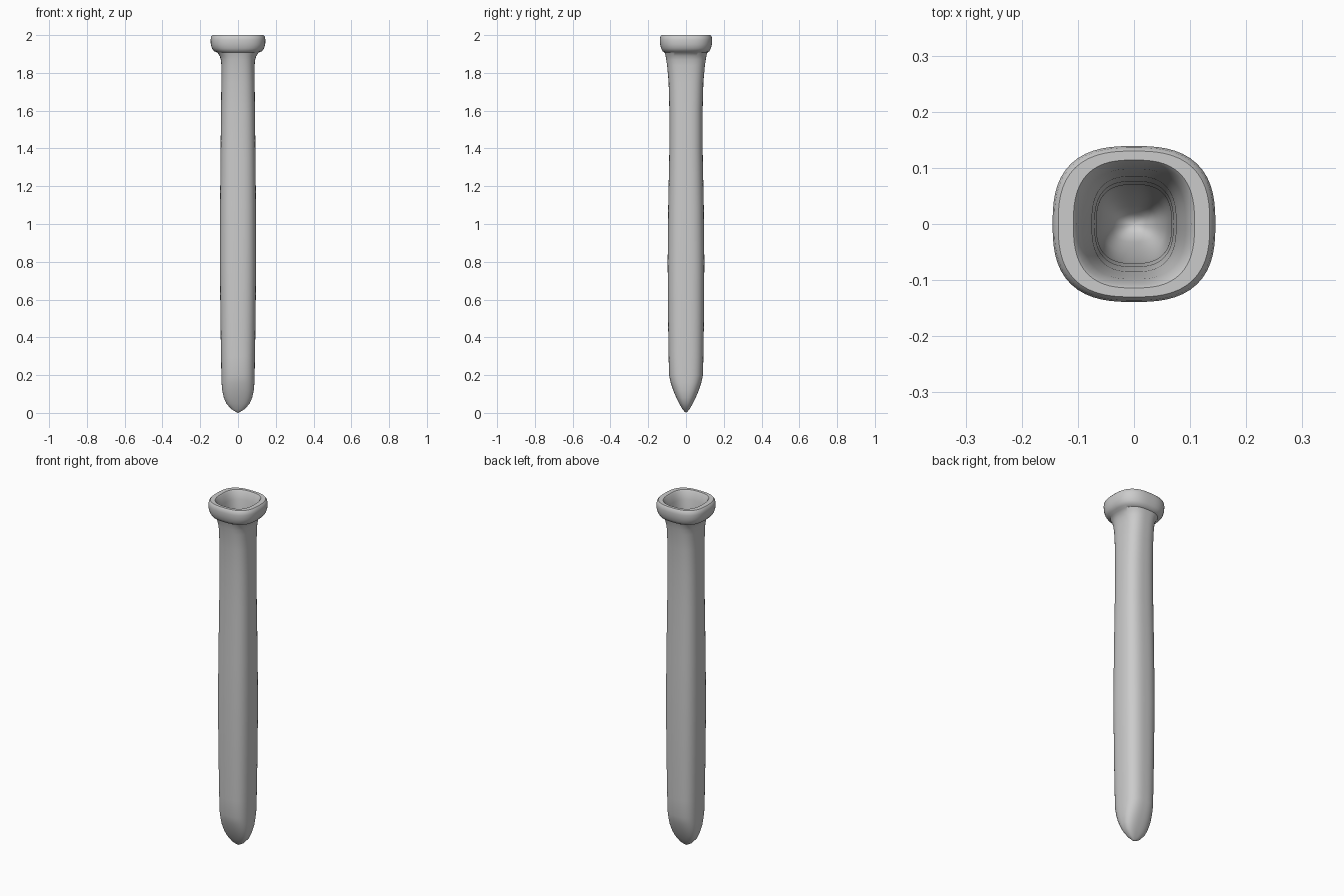
import bpy, bmesh, math

SIDES = 64

# Cross-sections as (height, half width x, half width y)
OUTER = [(0.006, .012, .007), (.02, .036, .019), (.05, .062, .036), (.08, .075, .051),
         (.12, .084, .068), (.16, .087, .081), (.2, .088, .09), (.3, .090, .092),
         (.5, .093, .095), (.8, .096, .097), (1.1, .095, .094), (1.4, .092, .088),
         (1.6, .090, .088), (1.75, .088, .092), (1.84, .088, .100), (1.87, .091, .105),
         (1.89, .097, .108), (1.908, .110, .113), (1.914, .126, .124), (1.93, .138, .132),
         (1.95, .144, .137), (1.975, .145, .139), (1.992, .142, .136), (2.0, .135, .130)]
INNER = [(2.0, .108, .114), (1.993, .102, .109), (1.95, .092, .098), (1.9, .083, .092), (1.85, .075, .085),
         (1.7, .070, .076), (1.4, .067, .070), (.8, .066, .070), (.25, .062, .066),
         (.15, .056, .050), (.09, .040, .032), (.06, .022, .017)]


def ring(bm, z, rx, ry, n=2.7):
    """Rounded-square loop of vertices."""
    loop = []
    for i in range(SIDES):
        a = 2 * math.pi * i / SIDES
        c, s = math.cos(a), math.sin(a)
        k = (abs(c) ** n + abs(s) ** n) ** (-1 / n)
        loop.append(bm.verts.new((rx * k * c, ry * k * s, z)))
    return loop


# Hollow tube: outer wall up, over the lip, and down the inner wall
bm = bmesh.new()
loops = [ring(bm, *sec) for sec in OUTER + INNER]
for a, b in zip(loops, loops[1:]):
    for i in range(SIDES):
        j = (i + 1) % SIDES
        bm.faces.new((a[i], a[j], b[j], b[i]))

# Close the outside tip and the inside floor
for loop, z in ((loops[0], 0.0), (loops[-1], 0.05)):
    tip = bm.verts.new((0, 0, z))
    for i in range(SIDES):
        bm.faces.new((loop[i], loop[(i + 1) % SIDES], tip))
bmesh.ops.recalc_face_normals(bm, faces=bm.faces)

mesh = bpy.data.meshes.new("tube")
bm.to_mesh(mesh)
bm.free()
tube = bpy.data.objects.new("tube", mesh)
bpy.context.collection.objects.link(tube)
bpy.context.view_layer.objects.active = tube
tube.select_set(True)
bpy.ops.object.shade_smooth_by_angle(angle=math.radians(35))
